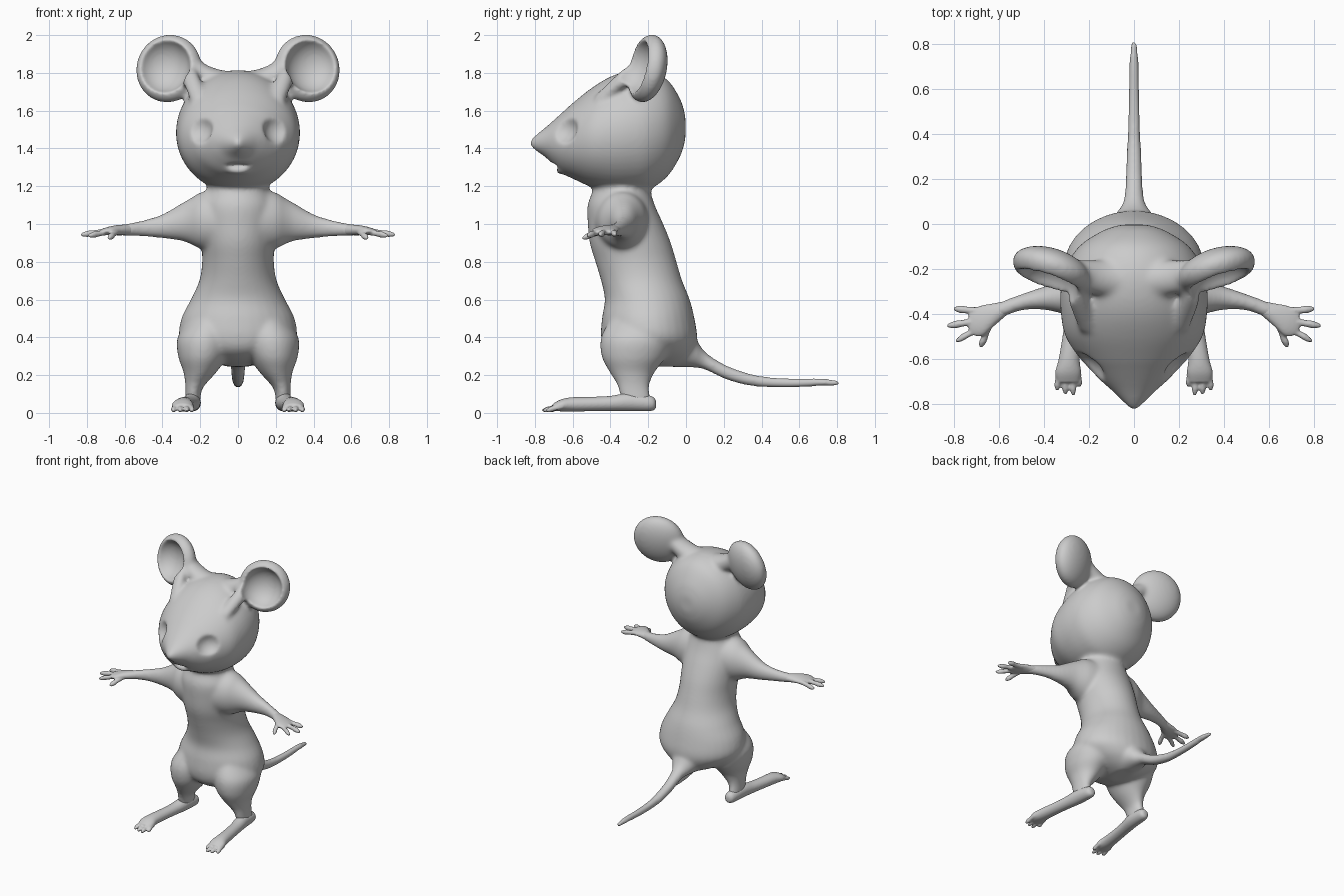
import bpy, bmesh
from math import cos, sin, pi
from mathutils import Matrix, Vector


def spline(rows, k=6):
    """Smooth (Catmull-Rom) interpolation of rows of numbers."""
    out = []
    for i in range(len(rows) - 1):
        a, b = rows[max(i - 1, 0)], rows[i]
        c, d = rows[i + 1], rows[min(i + 2, len(rows) - 1)]
        for j in range(k):
            t = j / k
            out.append([0.5 * (2 * q + (r - p) * t + (2 * p - 5 * q + 4 * r - s) * t * t
                               + (3 * q - p - 3 * r + s) * t ** 3)
                        for p, q, r, s in zip(a, b, c, d)])
    return out + [list(rows[-1])]


def loft(bm, axis, rows, n=32):
    """Closed skin of ellipses along an axis; row = (along, c1, c2, r1, r2)."""
    u, v = [i for i in range(3) if i != axis]
    rings = []
    for t, c1, c2, r1, r2 in spline(rows):
        ring = []
        for i in range(n):
            co = [0, 0, 0]
            co[axis] = t
            co[u] = c1 + max(r1, 0.004) * cos(2 * pi * i / n)
            co[v] = c2 + max(r2, 0.004) * sin(2 * pi * i / n)
            ring.append(bm.verts.new(co))
        rings.append(ring)
    for a, b in zip(rings, rings[1:]):
        for i in range(n):
            bm.faces.new((a[i], a[(i + 1) % n], b[(i + 1) % n], b[i]))
    bm.faces.new(rings[0])
    bm.faces.new(rings[-1])


def digit(bm, axis, a, b, r):
    """Finger or toe from a to b with a small pad before the claw."""
    rows = []
    for t, f in ((0, 1), (0.45, 0.85), (0.75, 0.95), (1, 0.4)):
        p = Vector(a).lerp(Vector(b), t)
        rest = [p[i] for i in range(3) if i != axis]
        rows.append((p[axis], *rest, r * f, r * f))
    loft(bm, axis, rows, 12)


def ball(bm, loc, radii, rot=Matrix()):
    m = Matrix.Translation(loc) @ rot @ Matrix.Diagonal((*radii, 1))
    bmesh.ops.create_uvsphere(bm, u_segments=40, v_segments=24, radius=1, matrix=m)


def finish(bm, name):
    bmesh.ops.recalc_face_normals(bm, faces=bm.faces[:])
    me = bpy.data.meshes.new(name)
    bm.to_mesh(me)
    bm.free()
    ob = bpy.data.objects.new(name, me)
    bpy.context.collection.objects.link(ob)
    return ob


def mirror(ob):
    ob.modifiers.new("mirror", 'MIRROR').use_mirror_merge = False


def remesh(ob, size):
    m = ob.modifiers.new("remesh", 'REMESH')
    m.mode = 'VOXEL'
    m.voxel_size = size
    m.use_smooth_shade = True


def smooth(ob, n):
    m = ob.modifiers.new("smooth", 'SMOOTH')
    m.factor = 0.5
    m.iterations = n


bm = bmesh.new()
# torso, up into the neck
loft(bm, 2, [(z, 0, y, rx, ry) for z, y, rx, ry in (
    (.245, -.13, .06, .1), (.28, -.17, .16, .18), (.33, -.19, .25, .235), (.4, -.195, .31, .255),
    (.5, -.2, .3, .245), (.6, -.205, .25, .225), (.7, -.235, .205, .215), (.8, -.265, .19, .215),
    (.9, -.295, .195, .215), (1.0, -.32, .2, .2), (1.1, -.343, .195, .178),
    (1.18, -.34, .163, .153), (1.26, -.33, .16, .15))])
# tail
loft(bm, 1, [(y, 0, z, r, r) for y, z, r in (
    (-.05, .37, .13), (.04, .325, .085), (.1, .277, .048), (.2, .22, .039), (.3, .185, .035),
    (.4, .166, .03), (.55, .158, .026), (.7, .162, .023), (.79, .158, .019), (.82, .157, .01))])
# head with pointed snout: y, bottom, top, half width
loft(bm, 1, [(y, 0, (a + b) / 2, w, (b - a) / 2) for y, a, b, w in (
    (-.825, 1.41, 1.445, .015), (-.79, 1.385, 1.475, .05), (-.74, 1.35, 1.515, .1),
    (-.7, 1.31, 1.55, .145), (-.65, 1.265, 1.595, .195), (-.6, 1.24, 1.64, .24),
    (-.5, 1.195, 1.72, .305), (-.4, 1.17, 1.78, .325), (-.3, 1.165, 1.81, .327),
    (-.2, 1.18, 1.81, .307), (-.1, 1.25, 1.765, .245), (-.03, 1.36, 1.66, .14),
    (-.003, 1.45, 1.57, .06))], 48)
# nose and lower lip
ball(bm, (0, -.8, 1.43), (.026, .024, .024))
ball(bm, (0, -.655, 1.283), (.07, .035, .02))
# thigh and shin
loft(bm, 2, [(.5, .15, -.25, .1, .15), (.4, .175, -.26, .145, .19), (.3, .187, -.275, .13, .172),
             (.22, .2, -.285, .09, .122), (.16, .222, -.28, .058, .09), (.12, .235, -.275, .043, .082),
             (.05, .24, -.26, .04, .08)])
# shoulder and arm
loft(bm, 0, [(.1, -.34, 1.02, .15, .17), (.2, -.335, 1.018, .125, .148), (.25, -.33, 1.015, .1, .122),
             (.3, -.328, 1.01, .077, .099), (.4, -.33, .988, .052, .064), (.5, -.348, .977, .037, .044),
             (.6, -.385, .968, .038, .031), (.65, -.41, .965, .04, .022)])
# ear cup, web to the skull and ridge down to the brow
ear_rot = Matrix.Rotation(.32, 4, 'Z') @ Matrix.Rotation(-.2, 4, 'X')
ear_at = Vector((.367, -.205, 1.823))
ball(bm, ear_at, (.18, .092, .183), ear_rot)
loft(bm, 0, [(.03, -.25, 1.72, .09, .085), (.15, -.24, 1.765, .08, .07), (.3, -.22, 1.86, .06, .07)])
loft(bm, 1, [(-.22, .28, 1.84, .05, .06), (-.35, .245, 1.755, .045, .05), (-.48, .2, 1.64, .04, .04)])
body = finish(bm, "body")

# hollows: eye sockets, ear dishes and mouth slit
bm = bmesh.new()
ball(bm, (0, -.695, 1.308), (.075, .035, .013))
for s in (1, -1):
    ball(bm, (s * .235, -.675, 1.51), (.1, .1, .095))
    rot = Matrix.Rotation(s * .32, 4, 'Z') @ Matrix.Rotation(-.2, 4, 'X')
    at = Vector((s * ear_at.x, ear_at.y, ear_at.z)) + rot @ Vector((0, -.09, 0))
    ball(bm, at, (.143, .125, .147), rot)
hollows = finish(bm, "hollow_cutter")
hollows.hide_render = True
hollows.hide_viewport = True

mirror(body)
remesh(body, .012)
cut = body.modifiers.new("hollows", 'BOOLEAN')
cut.operation = 'DIFFERENCE'
cut.object = hollows
remesh(body, .01)
smooth(body, 14)

# hands: palm, three fingers and a thumb
bm = bmesh.new()
loft(bm, 0, [(.56, -.37, .969, .03, .027), (.62, -.402, .968, .05, .028), (.67, -.428, .965, .068, .024),
             (.71, -.435, .96, .062, .018), (.735, -.435, .957, .045, .01)])
for axis, a, b in ((0, (.68, -.388, .962), (.803, -.377, .945)),
                   (0, (.69, -.43, .962), (.832, -.453, .943)),
                   (0, (.68, -.46, .96), (.793, -.52, .938)),
                   (1, (.645, -.45, .96), (.682, -.55, .925))):
    digit(bm, axis, a, b, .018)
hands = finish(bm, "hands")

# feet: long sole and four toes
bm = bmesh.new()
loft(bm, 1, [(-.158, .235, .045, .015, .018), (-.185, .237, .05, .038, .04), (-.3, .245, .057, .046, .048),
             (-.4, .26, .05, .043, .04), (-.5, .275, .047, .043, .038), (-.6, .288, .045, .047, .038),
             (-.66, .293, .04, .057, .032), (-.705, .293, .03, .048, .018)])
for x0, x1, y in ((.25, .243, -.725), (.277, .27, -.762), (.307, .305, -.757), (.334, .342, -.74)):
    digit(bm, 1, (x0, -.65, .036), (x1, y, .013), .016)
feet = finish(bm, "feet")

for ob in (hands, feet):
    mirror(ob)
    remesh(ob, .006)
    smooth(ob, 4)
